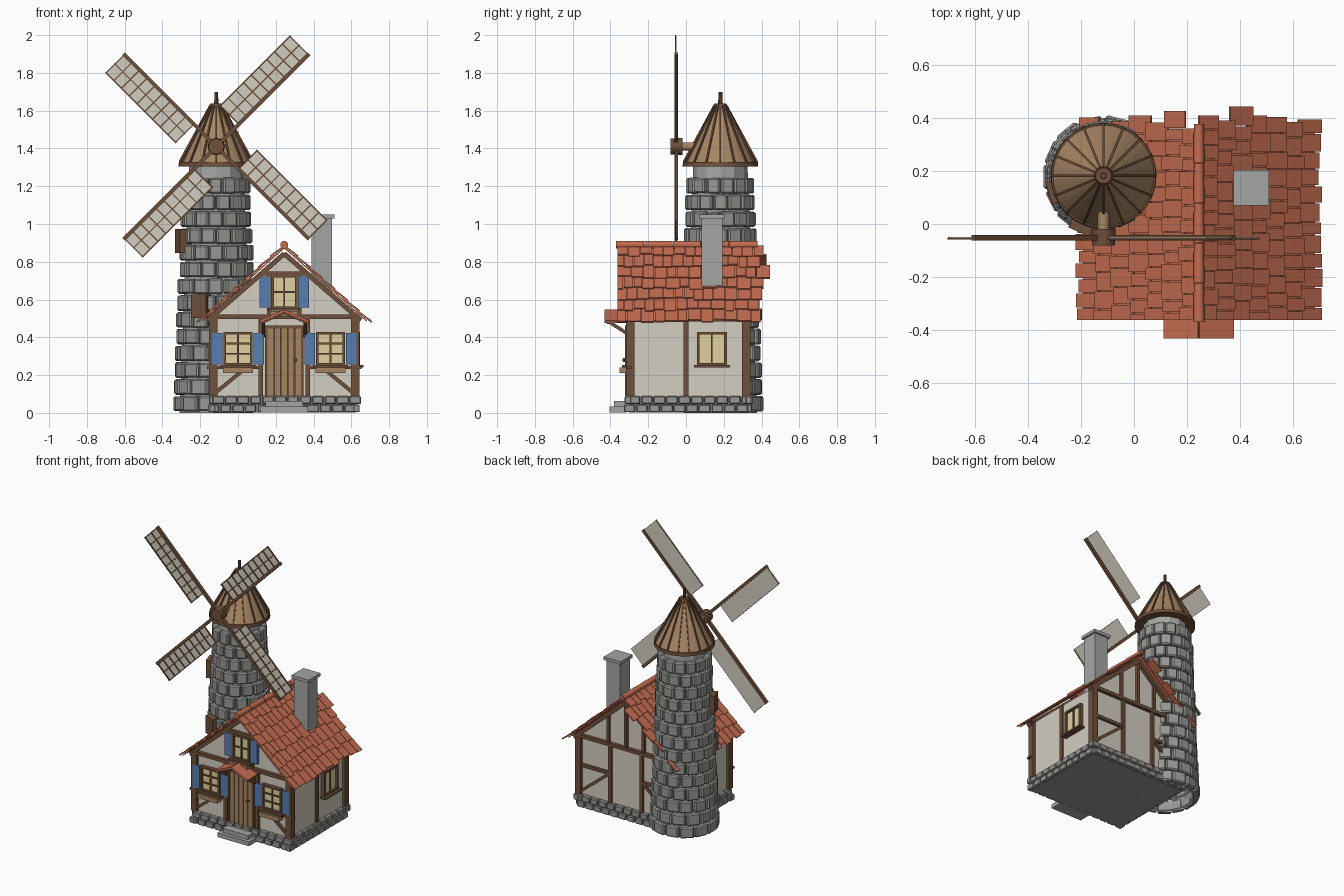
import bpy, bmesh, math, random
from mathutils import Matrix, Vector

random.seed(4)
if "Cube" in bpy.data.objects:
    bpy.data.objects.remove(bpy.data.objects["Cube"])


def material(name, r, g, b):
    m = bpy.data.materials.new(name)
    m.use_nodes = True
    m.diffuse_color = (r, g, b, 1)
    m.node_tree.nodes["Principled BSDF"].inputs["Base Color"].default_value = (r, g, b, 1)
    return m


STONE = material("grey stone", .31, .31, .295)
PALE = material("pale stone", .37, .38, .37)
PLASTER = material("cream plaster", .66, .62, .54)
TILE = material("terracotta", .55, .15, .08)
DARK = material("dark timber", .16, .08, .042)
WOOD = material("light timber", .38, .235, .125)
BLUE = material("blue paint", .095, .21, .44)
GLASS = material("warm glass", .75, .64, .35)
CLOTH = material("sail cloth", .64, .61, .53)

FRONT, BACK, RIGHT = Vector((0, -1, 0)), Vector((0, 1, 0)), Vector((1, 0, 0))


def finish(name, mat, bm, bevel=0, smooth=False):
    bmesh.ops.recalc_face_normals(bm, faces=bm.faces)
    me = bpy.data.meshes.new(name)
    bm.to_mesh(me)
    bm.free()
    me.materials.append(mat)
    ob = bpy.data.objects.new(name, me)
    bpy.context.collection.objects.link(ob)
    if bevel:
        mod = ob.modifiers.new("chamfer", "BEVEL")
        mod.width, mod.segments = bevel, 1
    if smooth:
        bpy.ops.object.select_all(action="DESELECT")
        ob.select_set(True)
        bpy.context.view_layer.objects.active = ob
        bpy.ops.object.shade_smooth_by_angle(angle=math.radians(35))
    return ob


def box(loc, size, turn=0):
    return Matrix.Translation(loc) @ Matrix.Rotation(turn, 4, "Z") @ Matrix.Diagonal((*size, 1))


def beam(a, b, width, depth, normal):
    """Box from a to b, its depth measured along the normal."""
    a, b = Vector(a), Vector(b)
    x = (b - a).normalized()
    y = (normal - x * normal.dot(x)).normalized()
    rot = Matrix((x, y, x.cross(y))).transposed().to_4x4()
    return Matrix.Translation((a + b) / 2) @ rot @ Matrix.Diagonal(((b - a).length, depth, width, 1))


def part(name, mat, items, xf=Matrix(), bevel=0):
    bm = bmesh.new()
    for m in items:
        bmesh.ops.create_cube(bm, size=1, matrix=xf @ m)
    return finish(name, mat, bm, bevel)


def tube(name, mat, a, b, r1, r2, sides=16, caps=True, smooth=True):
    a, b = Vector(a), Vector(b)
    bm = bmesh.new()
    m = Matrix.Translation((a + b) / 2) @ (b - a).to_track_quat("Z", "Y").to_matrix().to_4x4()
    bmesh.ops.create_cone(bm, cap_ends=caps, segments=sides, radius1=r1, radius2=r2,
                          depth=(b - a).length, matrix=m)
    return finish(name, mat, bm, smooth=smooth)


def window(name, xf, w, h, rows=2, shutters=False, planter=False):
    """Window facing -y around its own origin."""
    part(name + "_glass", GLASS, [box((0, -.006, 0), (w, .012, h))], xf)
    bars = [box((s * w / 2, -.012, 0), (.014, .03, h + .014)) for s in (-1, 1)]
    bars += [box((0, -.012, s * h / 2), (w + .014, .03, .014)) for s in (-1, 1)]
    bars += [box((0, -.01, 0), (.009, .02, h))]
    bars += [box((0, -.01, h * (i / rows - .5)), (w, .02, .009)) for i in range(1, rows)]
    bars += [box((0, -.02, -h / 2 - .01), (w + .045, .05, .012))]
    part(name + "_frame", DARK, bars, xf)
    if shutters:
        part(name + "_shutters", BLUE,
             [box((s * (w / 2 + .04), -.014, 0), (.055, .018, h)) for s in (-1, 1)], xf)
    if planter:
        part(name + "_planter", WOOD, [box((0, -.032, -h / 2 - .032), (w + .02, .05, .03))], xf)


# House body
RX, YF, YB, XL, XR = .245, -.295, .32, -.13, .62
bm = bmesh.new()
outline = [(XL, .05), (XR, .05), (XR, .51), (RX, .85), (XL, .51)]
face = bm.faces.new([bm.verts.new((x, YF, z)) for x, z in outline])
new = bmesh.ops.extrude_face_region(bm, geom=[face])["geom"]
bmesh.ops.translate(bm, verts=[v for v in new if isinstance(v, bmesh.types.BMVert)],
                    vec=(0, YB - YF, 0))
finish("house_walls", PLASTER, bm)

# Plinth with two courses of stones
part("plinth_core", STONE, [box((RX, .0125, .045), (.76, .63, .088))])
stones = []
for row in range(2):
    z = .024 + .044 * row
    for side, length in ((0, .79), (1, .665)):
        n = 12 if side == 0 else 10
        step = length / n
        for i in range(n):
            t = (i + .5) * step - length / 2 + (row - .5) * step * .4
            w = step * random.uniform(.85, .97)
            for s in (-1, 1):
                if side == 0:
                    stones.append(box((RX + t, .0125 + s * .32, z), (w, .035, .041)))
                else:
                    stones.append(box((RX + s * .382, .0125 + t, z), (.035, w, .041)))
part("plinth_stones", STONE, stones, bevel=.005)
part("door_steps", PALE, [box((RX, -.36, .018), (.25, .09, .03)), box((RX, -.345, .048), (.2, .07, .03))])

# Timber frame
timbers = [box((x, y, .3), (.045, .045, .42)) for x in (XL, XR) for y in (YF, YB)]
timbers += [box((x, .0, .3), (.025, .025, .42)) for x in (XL, XR)]
for y, n in ((YF - .006, FRONT), (YB + .006, BACK)):
    timbers += [beam((XL - .02, y, .51), (XR + .02, y, .51), .024, .035, n)]
    for s in (-1, 1):
        timbers += [beam((RX + s * .405, y, .49), (RX, y, .843), .026, .04, n),
                    box((RX + s * .125, y, .3), (.024, .03, .42))]
for s in (-1, 1):
    y = YF - .006
    timbers += [box((RX + s * .082, y, .62), (.02, .03, .24)),
                beam((RX + s * .36, y, .11), (RX + s * .22, y, .225), .02, .02, FRONT),
                beam((RX + s * .41, y, .24), (RX + s * .125, y, .24), .014, .03, FRONT)]
    y = YB + .006
    timbers += [beam((RX + s * .375, y, .3), (RX + s * .125, y, .3), .022, .025, BACK),
                beam((RX + s * .36, y, .11), (RX + s * .14, y, .29), .02, .02, BACK),
                box((RX + s * .14, y, .61), (.02, .025, .2))]
timbers += [box((RX, YF - .006, .738), (.24, .035, .02)), box((RX, YB + .006, .67), (.022, .025, .32))]
part("timber_frame", DARK, timbers)

# Windows
for name, x in (("left_window", RX + .245), ("right_window", RX - .245)):
    window(name, Matrix.Translation((x, YF, .34)), .14, .165, 3, True, True)
window("gable_window", Matrix.Translation((RX, YF, .64)), .125, .165, 2, True, True)
window("side_window", Matrix.Translation((XR, .137, .34)) @ Matrix.Rotation(math.pi / 2, 4, "Z"), .145, .165, 1)

# Door
part("door_planks", WOOD, [box((RX + (i - 2) * .036, YF - .01, .27), (.033, .024, .36)) for i in range(5)])
part("door_frame", DARK, [box((RX + s * .096, YF - .01, .27), (.014, .035, .36)) for s in (-1, 1)]
     + [box((RX, YF - .01, .455), (.206, .035, .014)), box((RX, YF - .003, .27), (.18, .012, .36))])
tube("door_knob", DARK, (RX + .058, YF, .28), (RX + .058, YF - .04, .28), .011, .009, 10)

# Porch canopy
part("porch_roof", TILE, [beam((RX, -.36, .54), (RX + s * .13, -.36, .483), .145, .014, Vector((0, 0, 1)))
                          for s in (-1, 1)])
part("porch_brackets", DARK, [beam((RX + s * .11, YF, .41), (RX + s * .11, -.41, .483), .018, .018, RIGHT)
                              for s in (-1, 1)]
     + [beam((RX + s * .12, -.41, .476), (RX, -.41, .529), .012, .015, FRONT) for s in (-1, 1)])

# Main roof of overlapping tiles
tiles, ROWS, RUN, DROP = [], 7, .455, .405
for s in (-1, 1):
    normal = Vector((s * DROP, 0, RUN)).normalized()

    def slope(t, y, lift):
        return Vector((RX + s * RUN * t, y, .885 - DROP * t)) + normal * lift

    part("roof_deck", TILE, [beam(slope(0, .0, -.008), slope(.97, .0, -.008), .72, .006, normal)])
    for row in range(ROWS):
        t0, t1 = max(0, (row - .2) / ROWS), (row + 1) / ROWS
        y, end = -.365, random.uniform(.35, .4)
        while y < end:
            w = random.uniform(.045, .075) * (.6 if y < -.36 and row % 2 else 1)
            edge = t1 + random.uniform(-.025, .012)
            tiles.append(beam(slope(t0, y + w / 2, -.002), slope(edge, y + w / 2, .006),
                              w - .004, .009, normal))
            y += w
part("roof_tiles", TILE, tiles)
for i in range(5):
    tube("ridge_tile", TILE, (RX, -.37 + i * .15, .89), (RX, -.222 + i * .15, .89), .021, .019, 12)

# Chimney
CX, CY = .443, .137
part("chimney", PALE, [box((CX, CY, .82), (.11, .11, .43)), box((CX, CY, 1.04), (.135, .135, .022))])

# Tower of coursed stones
TX, TY = -.115, .182
tube("tower_core", PALE, (TX, TY, 0), (TX, TY, 1.32), .195, .143, 12, caps=False, smooth=False)
stones, N, COURSE = [], 14, .0888
for row in range(14):
    radius = .203 - .0037 * row
    for i in range(N):
        a = (i + row % 2 * .5 + random.uniform(-.06, .06)) * math.tau / N
        w = math.tau * (radius + .015) / N * random.uniform(.86, .97)
        r = radius + random.uniform(-.004, .004)
        stones.append(box((TX + r * math.cos(a), TY + r * math.sin(a), (row + .5) * COURSE + .004),
                          (.045, w, COURSE * random.uniform(.87, .95)), a))
part("tower_stones", STONE, stones, bevel=.008)
for name, a, r, z in (("low_tower_shutter", 246, .197, .565), ("high_tower_shutter", 198, .182, .91)):
    a = math.radians(a)
    xf = Matrix.Translation((TX, TY, z)) @ Matrix.Rotation(a, 4, "Z")
    part(name, DARK, [box((r, 0, 0), (.07, .085, .125))], xf)

# Conical cap
tube("cap_rim", DARK, (TX, TY, 1.305), (TX, TY, 1.328), .2, .198, 32)
tube("cap_cone", WOOD, (TX, TY, 1.326), (TX, TY, 1.63), .192, .028, 32)
ribs = []
for i in range(16):
    d = Vector((math.cos(i * math.tau / 16), math.sin(i * math.tau / 16), 0))
    c = Vector((TX, TY, 0))
    ribs.append(beam(c + d * .194 + Vector((0, 0, 1.328)), c + d * .03 + Vector((0, 0, 1.63)), .009, .012, d))
part("cap_ribs", DARK, ribs)
tube("cap_collar", DARK, (TX, TY, 1.618), (TX, TY, 1.638), .036, .03, 16)
tube("cap_finial", DARK, (TX, TY, 1.63), (TX, TY, 1.7), .012, .01, 10)

# Sails on their axle
HZ, SY = 1.41, -.052
tube("sail_axle", WOOD, (TX, .1, HZ), (TX, -.03, HZ), .022, .022, 12)
tube("sail_hub", DARK, (TX, -.018, HZ), (TX, -.082, HZ), .046, .042, 12)
for k in range(4):
    xf = Matrix.Translation((TX, SY, HZ)) @ Matrix.Rotation(-math.radians(45 + 90 * k), 4, "Y")
    part("sail_arm", DARK, [box((.347, 0, 0), (.695, .02, .02))], xf)
    part("sail_cloth", CLOTH, [box((.428, .001, .07), (.525, .004, .138))], xf)
    lattice = [box((.428, -.004, z), (.53, .006, .007)) for z in (.07, .137)]
    lattice += [box((.168 + i * .52 / 9, -.004, .07), (.007, .006, .14)) for i in range(10)]
    part("sail_lattice", DARK, lattice, xf)
